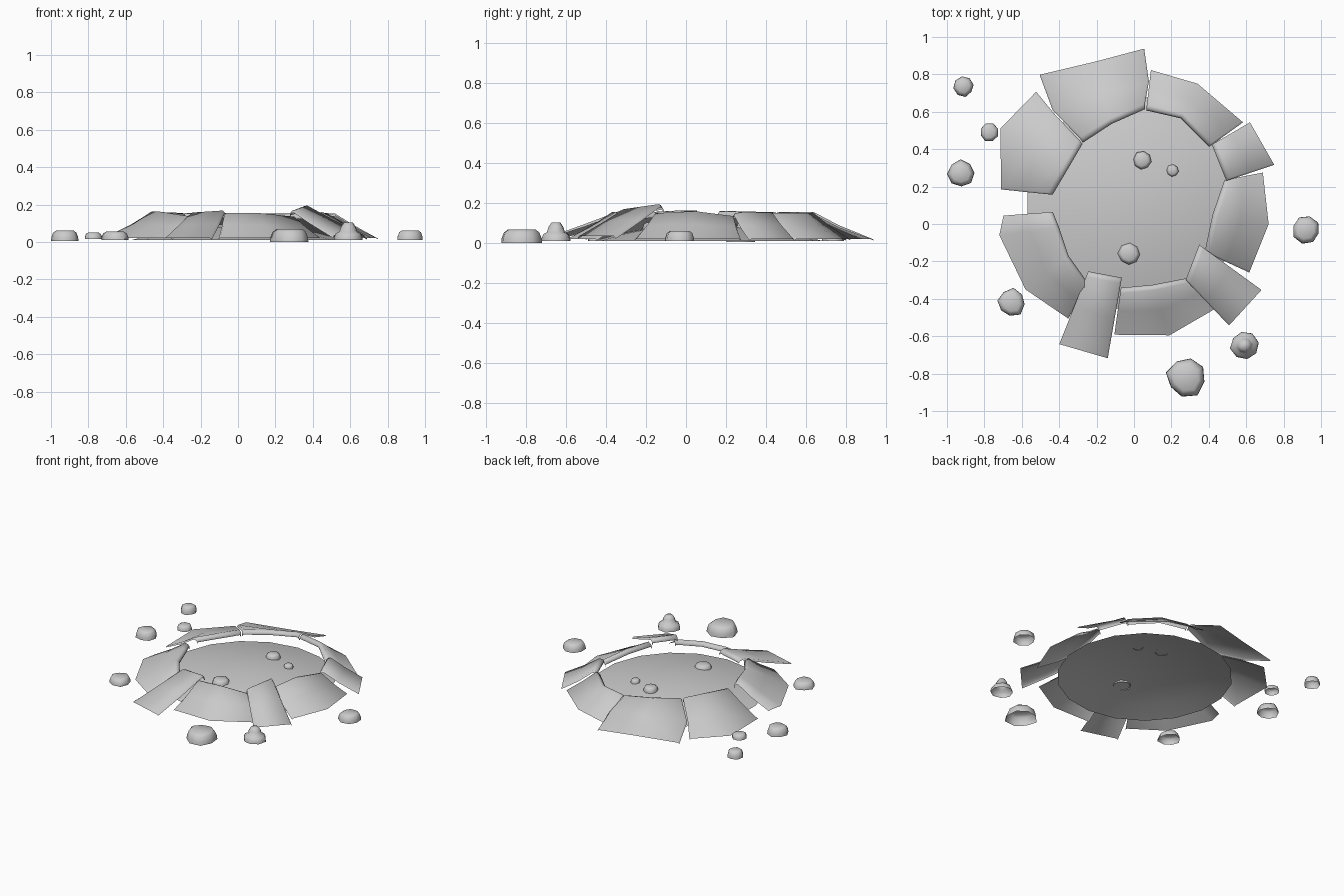
import bpy, bmesh, math, random
from mathutils import Vector

if "Cube" in bpy.data.objects:
    bpy.data.objects.remove(bpy.data.objects["Cube"])


def finish(name, bm, angle):
    me = bpy.data.meshes.new(name)
    bm.to_mesh(me)
    bm.free()
    ob = bpy.data.objects.new(name, me)
    bpy.context.collection.objects.link(ob)
    bpy.ops.object.select_all(action='DESELECT')
    ob.select_set(True)
    bpy.context.view_layer.objects.active = ob
    bpy.ops.object.shade_smooth_by_angle(angle=math.radians(angle))
    return ob


def slab(name, inner, outer, z_ins, z_out=0.02, mids={}):
    """Tilted open shell: one cross-section per inner/outer pair (clockwise),
    with a rounded inner lip and short turned-down side edges."""
    sections = []
    for k, (i, o, z_in) in enumerate(zip(inner, outer, z_ins)):
        i, o = Vector(i), Vector(o)
        d = (o - i).normalized()
        m = Vector(mids.get(k, (i + o) / 2))
        sections.append([(o, z_out), (m, (z_in + z_out) / 2 + 0.004), (i + d * 0.03, z_in),
                         (i + d * 0.011, z_in - 0.004), (i, z_in - 0.017),
                         (i + d * 0.003, z_in - 0.028)])

    def edge(sec, nxt):
        # side edge, turned down and slightly outward
        out = []
        for (p, z), (q, _) in zip(sec, nxt):
            out.append((p + (p - q).normalized() * 0.01, max(z - 0.014, 0.014)))
        return out
    sections = [edge(sections[0], sections[1])] + sections + [edge(sections[-1], sections[-2])]
    bm = bmesh.new()
    rings = [[bm.verts.new((p.x, p.y, z)) for p, z in s] for s in sections]
    for a, b in zip(rings, rings[1:]):
        for k in range(len(a) - 1):
            bm.faces.new((a[k], b[k], b[k + 1], a[k + 1]))
    return finish(name, bm, 60)


def rock(name, x, y, r, h, seed, z=0.005, top=0.6, extra=()):
    """Irregular pebble, open below, with a worn top; extra adds (radius, height) rings."""
    rnd = random.Random(seed)
    bm = bmesh.new()
    n = 8
    wob = [rnd.uniform(0.92, 1.08) for _ in range(n)]
    turn = rnd.uniform(0, 1)
    rings = []
    for f, t in ((1.0, 0), (0.98, 0.35), (0.86, 0.8), (top, 1.0), *extra):
        rings.append([bm.verts.new((x + r * f * w * math.cos(turn + k * math.tau / n),
                                    y + r * f * w * math.sin(turn + k * math.tau / n),
                                    z + h * t)) for k, w in enumerate(wob)])
    for a, b in zip(rings, rings[1:]):
        for k in range(n):
            bm.faces.new((a[k], a[(k + 1) % n], b[(k + 1) % n], b[k]))
    bm.faces.new(rings[-1])
    return finish(name, bm, 60)


# Crater floor: shallow open dome
bm = bmesh.new()
R, N, rings = 0.578, 18, []
for f in (1.0, 0.75, 0.5, 0.25):
    rings.append([bm.verts.new((R * f * math.cos(k * math.tau / N + 0.17),
                                0.11 + R * f * math.sin(k * math.tau / N + 0.17),
                                0.01 + 0.088 * (1 - f * f))) for k in range(N)])
for a, b in zip(rings, rings[1:]):
    for k in range(N):
        bm.faces.new((a[k], a[(k + 1) % N], b[(k + 1) % N], b[k]))
tip = bm.verts.new((0, 0.11, 0.098))
for k in range(N):
    bm.faces.new((rings[-1][k], rings[-1][(k + 1) % N], tip))
finish("crater_floor", bm, 40)

# Ring of broken slabs
slab("slab_back", [(-0.265, 0.44), (-0.12, 0.535), (0.05, 0.61)],
     [(-0.495, 0.80), (-0.20, 0.87), (0.045, 0.935), ], (0.155, 0.155, 0.155),
     mids={0: (-0.425, 0.61), 2: (0.07, 0.76)})
slab("slab_back_right", [(0.075, 0.605), (0.25, 0.565), (0.395, 0.42)],
     [(0.10, 0.82), (0.34, 0.75), (0.575, 0.55)], (0.152, 0.152, 0.15))
slab("slab_right_upper", [(0.42, 0.415), (0.49, 0.24)],
     [(0.625, 0.535), (0.745, 0.325)], (0.155, 0.152))
slab("slab_right", [(0.48, 0.225), (0.42, 0.05), (0.38, -0.14)],
     [(0.69, 0.265), (0.72, 0.0), (0.62, -0.25)], (0.136, 0.16, 0.15))
slab("slab_front_right", [(0.345, -0.12), (0.28, -0.29)],
     [(0.675, -0.36), (0.515, -0.535)], (0.195, 0.17), 0.035)
slab("slab_front", [(0.28, -0.29), (0.10, -0.325), (-0.06, -0.34)],
     [(0.44, -0.45), (0.19, -0.595), (-0.095, -0.592)], (0.135, 0.155, 0.155))
slab("slab_front_left", [(-0.075, -0.285), (-0.235, -0.255)],
     [(-0.15, -0.715), (-0.39, -0.645)], (0.168, 0.157))
slab("slab_left_lower", [(-0.25, -0.31), (-0.35, -0.17), (-0.40, -0.02), (-0.43, 0.055)],
     [(-0.36, -0.50), (-0.58, -0.35), (-0.72, -0.06), (-0.70, 0.035)],
     (0.138, 0.155, 0.164, 0.164))
slab("slab_left_upper", [(-0.43, 0.165), (-0.35, 0.30), (-0.28, 0.42)],
     [(-0.71, 0.195), (-0.715, 0.51), (-0.53, 0.70)], (0.162, 0.158, 0.155),
     mids={2: (-0.435, 0.585)})

# Scattered rocks: x, y, radius, height, top taper, base height
rocks = [(-0.91, 0.735, 0.053, 0.05, 0.6, 0.01), (-0.775, 0.49, 0.05, 0.035, 0.6, 0.015),
         (-0.925, 0.27, 0.074, 0.055, 0.65, 0.005), (-0.655, -0.42, 0.074, 0.045, 0.65, 0.01),
         (0.28, -0.82, 0.106, 0.068, 0.68, 0), (0.92, -0.03, 0.074, 0.052, 0.65, 0.01),
         (0.045, 0.34, 0.049, 0.035, 0.65, 0.08), (0.205, 0.285, 0.033, 0.025, 0.65, 0.076),
         (-0.025, -0.16, 0.06, 0.036, 0.65, 0.068)]
for k, (x, y, r, h, t, z) in enumerate(rocks):
    rock(f"rock_{k + 1}", x, y, r, h, k + 5, z, t)
# Peaked rock at the front right
rock("rock_peaked", 0.59, -0.65, 0.077, 0.045, 30, 0.01, 0.62,
     extra=((0.5, 1.6), (0.3, 2.1)))
